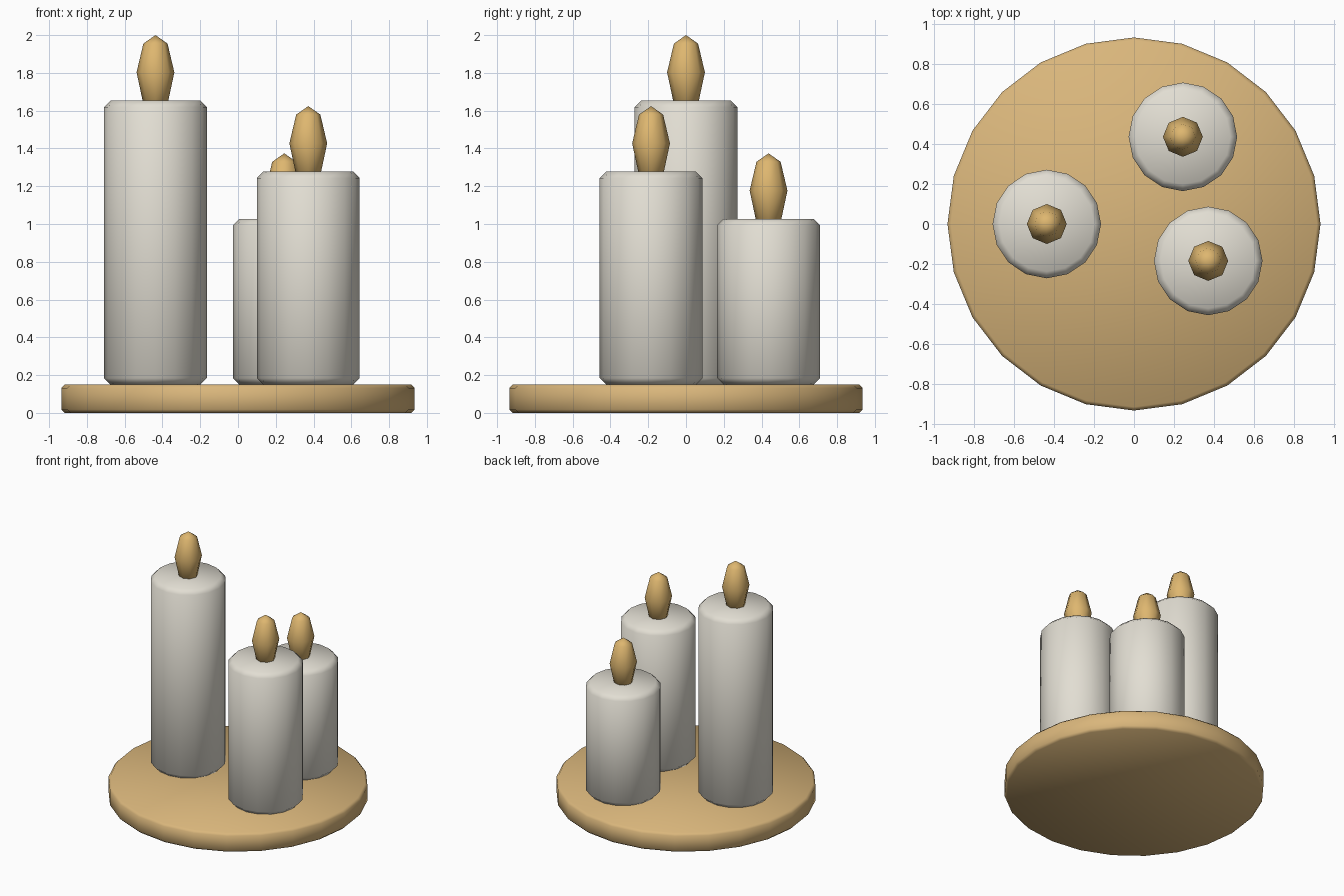
import bpy, bmesh, math

if "Cube" in bpy.data.objects:
    bpy.data.objects.remove(bpy.data.objects["Cube"])


def material(name, rgb):
    m = bpy.data.materials.new(name)
    m.diffuse_color = (*rgb, 1)
    m.use_nodes = True
    m.node_tree.nodes["Principled BSDF"].inputs["Base Color"].default_value = m.diffuse_color
    return m


wax = material("ivory wax", (0.76, 0.73, 0.65))
wood = material("tan wood", (0.70, 0.47, 0.20))
amber = material("amber flame", (0.73, 0.47, 0.16))


def lathe(name, profile, sides, loc, mat, angle):
    """Revolve (radius, z) points around z; radius 0 closes to a point."""
    bm = bmesh.new()
    rings = []
    for r, z in profile:
        if r == 0:
            rings.append([bm.verts.new((0, 0, z))])
        else:
            rings.append([bm.verts.new((r * math.cos(2 * math.pi * i / sides),
                                        r * math.sin(2 * math.pi * i / sides), z))
                          for i in range(sides)])
    for a, b in zip(rings, rings[1:]):
        for i in range(sides):
            j = (i + 1) % sides
            if len(a) == 1:
                bm.faces.new((a[0], b[j], b[i]))
            elif len(b) == 1:
                bm.faces.new((a[i], a[j], b[0]))
            else:
                bm.faces.new((a[i], a[j], b[j], b[i]))
    for ring in (rings[0], rings[-1]):
        if len(ring) > 1:
            bm.faces.new(ring)
    bmesh.ops.recalc_face_normals(bm, faces=bm.faces)
    me = bpy.data.meshes.new(name)
    bm.to_mesh(me)
    bm.free()
    me.materials.append(mat)
    ob = bpy.data.objects.new(name, me)
    ob.location = loc
    bpy.context.collection.objects.link(ob)
    bpy.ops.object.select_all(action='DESELECT')
    ob.select_set(True)
    bpy.context.view_layer.objects.active = ob
    bpy.ops.object.shade_smooth_by_angle(angle=math.radians(angle))
    return ob


def bevelled(r, h, b):
    return [(r - b, 0), (r, b), (r, h - b), (r - b, h)]


# Round wooden tray
BASE = 0.15
lathe("tray", bevelled(0.935, BASE, 0.018), 24, (0, 0, 0), wood, 50)

# Pillar candles, each with a flame sunk slightly into its top
FLAME = [(0, -0.055), (0.068, 0), (0.1, 0.15), (0.064, 0.302), (0, 0.347)]
for name, x, y, top in (("tall", -0.437, 0, 1.653),
                        ("medium", 0.372, -0.185, 1.277),
                        ("short", 0.245, 0.437, 1.027)):
    lathe(name + "_candle", bevelled(0.272, top - BASE, 0.034), 16,
          (x, y, BASE), wax, 50)
    lathe(name + "_flame", FLAME, 8, (x, y, top), amber, 60)
